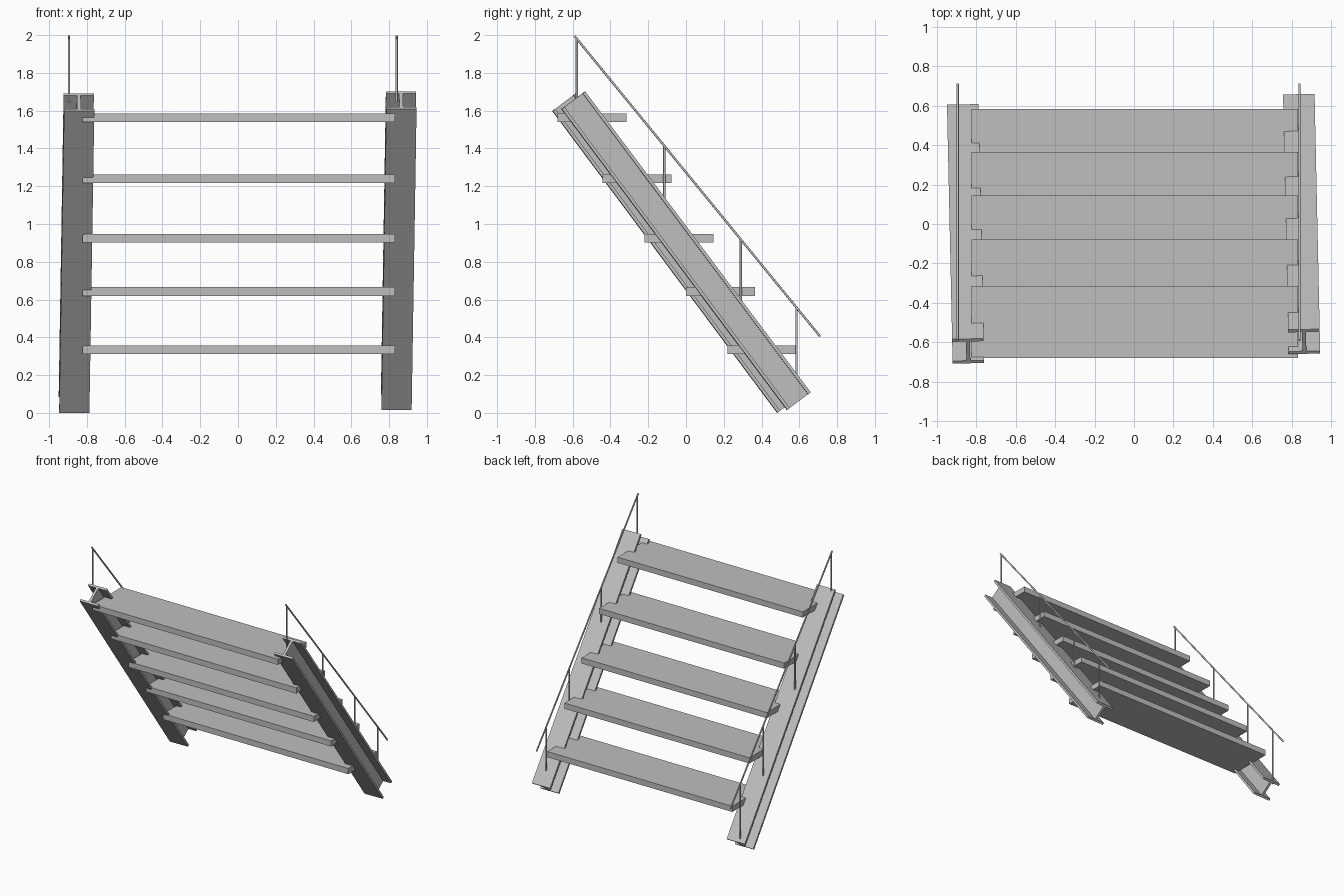
import bpy
import bmesh
from mathutils import Vector

if "Cube" in bpy.data.objects:
    bpy.data.objects.remove(bpy.data.objects["Cube"], do_unlink=True)

# One plain grey for the whole staircase
grey = bpy.data.materials.new("plain grey")
grey.use_nodes = True
colour = (0.52, 0.52, 0.52, 1)
grey.diffuse_color = colour
grey.node_tree.nodes["Principled BSDF"].inputs["Base Color"].default_value = colour


def add_object(name, bm):
    bmesh.ops.recalc_face_normals(bm, faces=bm.faces)
    mesh = bpy.data.meshes.new(name)
    bm.to_mesh(mesh)
    bm.free()
    mesh.materials.append(grey)
    obj = bpy.data.objects.new(name, mesh)
    bpy.context.collection.objects.link(obj)
    return obj


def i_beam(name, foot, head, width=0.16, depth=0.155, flange=0.017, web=0.02):
    """I-section extruded square to the line from foot to head."""
    foot, head = Vector(foot), Vector(head)
    along = (head - foot).normalized()
    across = Vector((0, 0, 1)).cross(along).normalized()
    if across.x < 0:
        across.negate()
    up = across.cross(along)
    w, d, t = width / 2, depth / 2, web / 2
    half = [(w, -d), (w, flange - d), (t, flange - d),
            (t, d - flange), (w, d - flange), (w, d)]
    section = half + [(-u, v) for u, v in reversed(half)]
    bm = bmesh.new()
    face = bm.faces.new([bm.verts.new(foot + across * u + up * v) for u, v in section])
    result = bmesh.ops.extrude_face_region(bm, geom=[face], use_keep_orig=True)
    verts = [g for g in result["geom"] if isinstance(g, bmesh.types.BMVert)]
    bmesh.ops.translate(bm, verts=verts, vec=head - foot)
    return add_object(name, bm)


def box(name, low, high):
    low, high = Vector(low), Vector(high)
    bm = bmesh.new()
    bmesh.ops.create_cube(bm, size=1)
    bmesh.ops.scale(bm, vec=high - low, verts=bm.verts)
    bmesh.ops.translate(bm, vec=(low + high) / 2, verts=bm.verts)
    return add_object(name, bm)


def rod(name, start, end, radius=0.006):
    start, end = Vector(start), Vector(end)
    line = end - start
    bm = bmesh.new()
    bmesh.ops.create_cone(bm, cap_ends=True, segments=12, radius1=radius,
                          radius2=radius, depth=line.length)
    bmesh.ops.rotate(bm, matrix=line.to_track_quat("Z", "Y").to_matrix(), verts=bm.verts)
    bmesh.ops.translate(bm, vec=(start + end) / 2, verts=bm.verts)
    obj = add_object(name, bm)
    for poly in obj.data.polygons:
        poly.use_smooth = len(poly.vertices) == 4
    return obj


# Sloping side beams, slightly out of step with each other
i_beam("right_beam", (-0.868, 0.545, 0.047), (-0.842, -0.645, 1.645))
i_beam("left_beam", (0.838, 0.597, 0.062), (0.864, -0.597, 1.655))

# Treads between the beams
for i, (front, z) in enumerate([(0.22, 0.312), (0.0, 0.62), (-0.22, 0.902),
                                (-0.443, 1.217), (-0.68, 1.54)]):
    box(f"tread_{i + 1}", (-0.824, front, z), (0.832, front + 0.365, z + 0.046))

# Handrails with upright posts standing on the beams
rail_top, rail_end = Vector((0, -0.59, 1.995)), Vector((0, 0.71, 0.405))
rail_slope = (rail_end.z - rail_top.z) / (rail_end.y - rail_top.y)
for side, x in (("right", -0.895), ("left", 0.84)):
    shift = Vector((x, 0, 0))
    rod(f"{side}_handrail", rail_top + shift, rail_end + shift)
    for i, y in enumerate((-0.578, -0.115, 0.29, 0.585)):
        top = rail_top.z + rail_slope * (y - rail_top.y)
        base = 0.9 - 1.343 * y
        rod(f"{side}_post_{i + 1}", (x, y, base - 0.03), (x, y, top))
